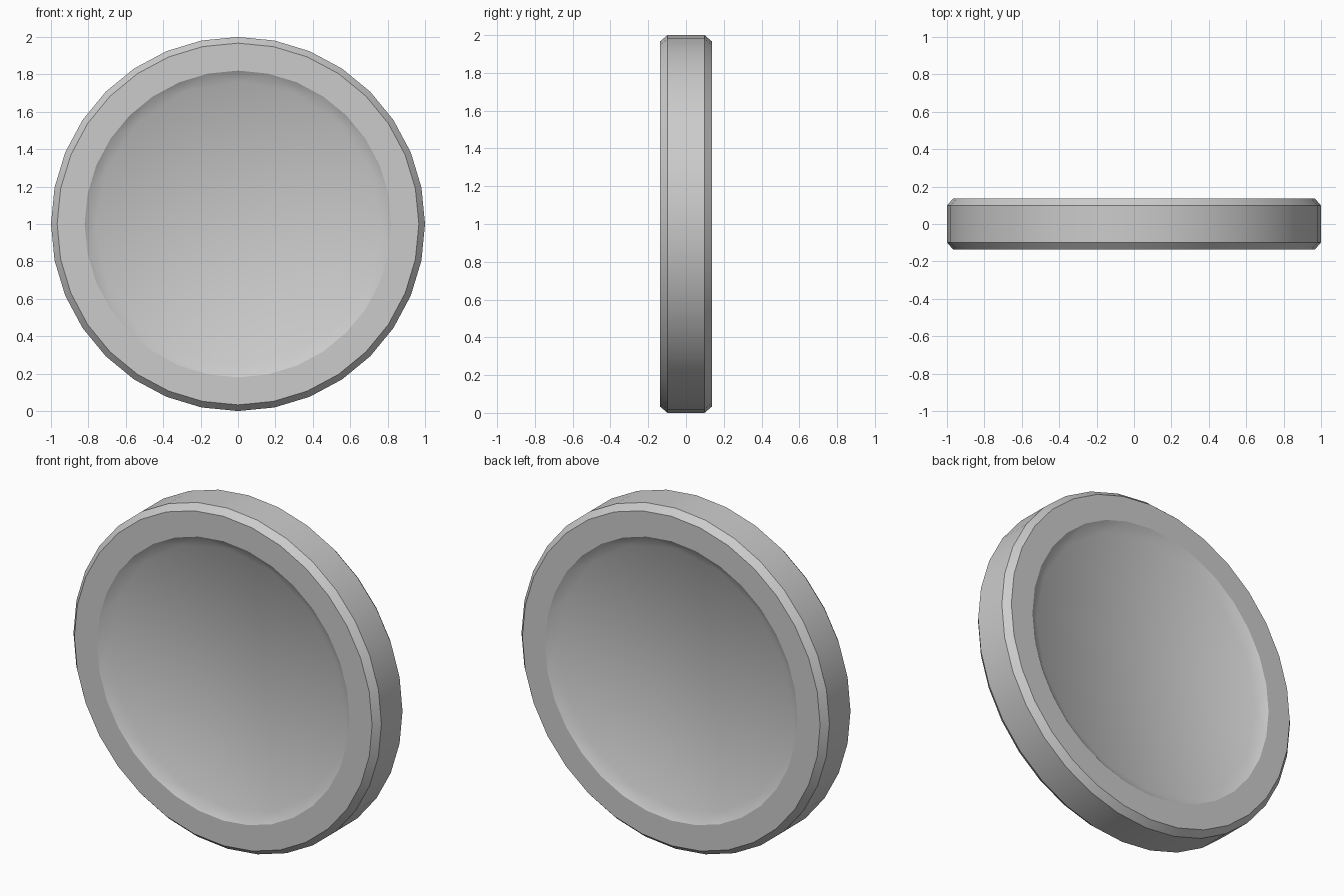
import bpy, bmesh
from math import sin, cos, pi, radians

if "Cube" in bpy.data.objects:
    bpy.data.objects.remove(bpy.data.objects["Cube"])

N = 32  # sides of the outer rim; the recess floor has half as many


def ring(bm, radius, y, count):
    return [bm.verts.new((radius * sin(2 * pi * i / count), y,
                          1 + radius * cos(2 * pi * i / count)))
            for i in range(count)]


def band(bm, a, b):
    for i in range(N):
        j = (i + 1) % N
        bm.faces.new((a[i], a[j], b[j], b[i]))


bm = bmesh.new()
edges = []
for s in (-1, 1):
    rim = ring(bm, 1.0, s * 0.098, N)
    face_outer = ring(bm, 0.967, s * 0.137, N)
    face_inner = ring(bm, 0.82, s * 0.137, N)
    floor = ring(bm, 0.762, s * 0.098, N // 2)
    # chamfer and flat border
    band(bm, rim, face_outer)
    band(bm, face_outer, face_inner)
    # slope down to the coarser recess floor
    for i in range(N // 2):
        j = (i + 1) % (N // 2)
        a, b, c = face_inner[2 * i], face_inner[2 * i + 1], face_inner[2 * j]
        bm.faces.new((a, b, floor[i]))
        bm.faces.new((b, floor[j], floor[i]))
        bm.faces.new((b, c, floor[j]))
    bm.faces.new(floor)
    edges.append(rim)
# outer edge wall
band(bm, *edges)
bmesh.ops.recalc_face_normals(bm, faces=bm.faces)

mesh = bpy.data.meshes.new("coin")
bm.to_mesh(mesh)
bm.free()
coin = bpy.data.objects.new("coin", mesh)
bpy.context.collection.objects.link(coin)
bpy.context.view_layer.objects.active = coin
coin.select_set(True)
bpy.ops.object.shade_smooth_by_angle(angle=radians(30))
